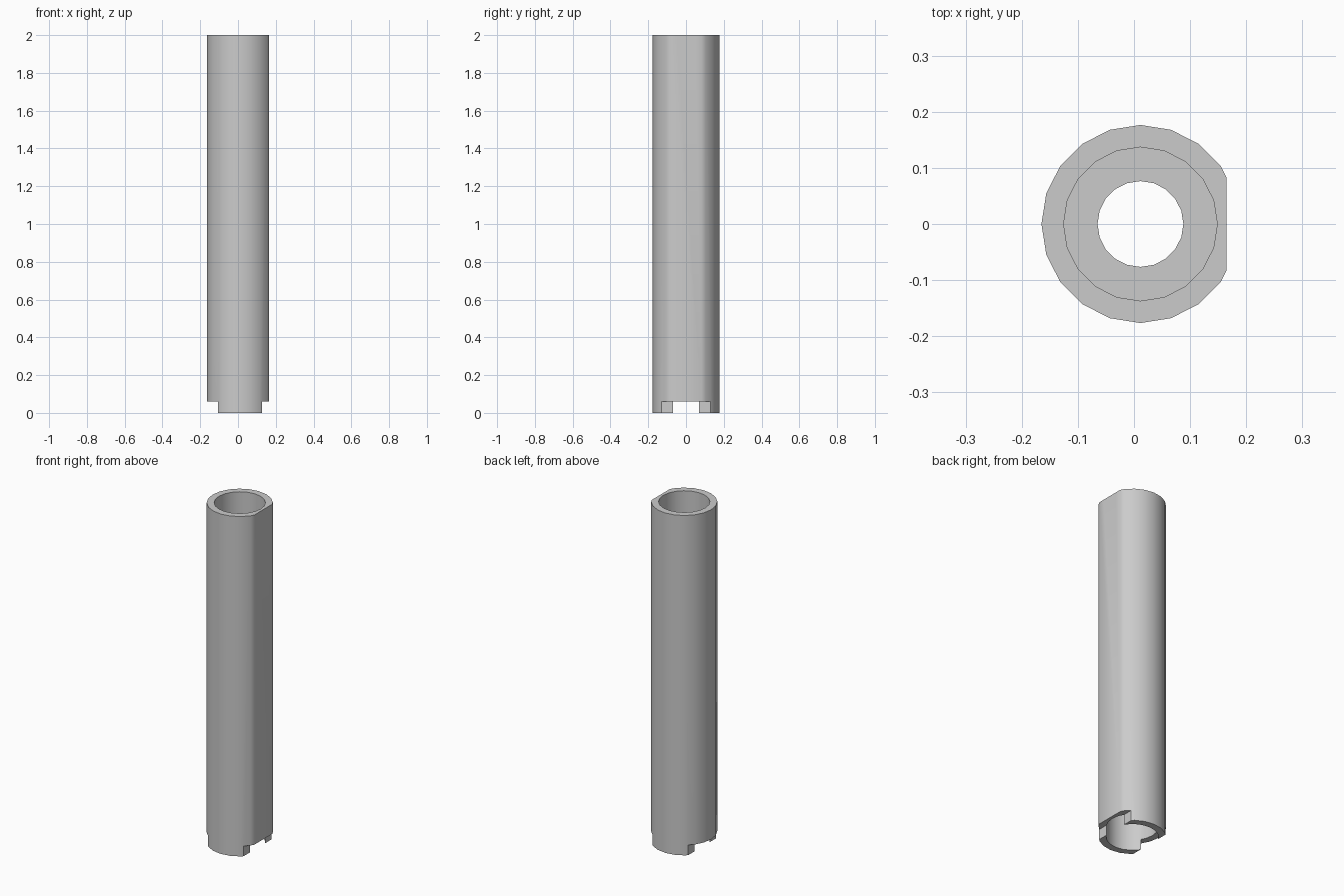
import bpy, bmesh, math

cube = bpy.data.objects.get("Cube")
if cube:
    bpy.data.objects.remove(cube, do_unlink=True)

SIDES = 20
AXIS_X = 0.0115
OUTER, BORE, HOLE = 0.1765, 0.137, 0.0765
HEIGHT, LUG_HEIGHT, LUG_HALF = 2.0, 0.06, 0.1165
SHELF_LOW, SHELF_HIGH = 0.35, 0.5
FLAT_X = 0.165

grey = bpy.data.materials.new("light grey")
grey.use_nodes = True
grey.diffuse_color = (0.6, 0.6, 0.6, 1)
grey.node_tree.nodes["Principled BSDF"].inputs["Base Color"].default_value = grey.diffuse_color


def link_mesh(name, bm):
    bmesh.ops.recalc_face_normals(bm, faces=bm.faces)
    mesh = bpy.data.meshes.new(name)
    bm.to_mesh(mesh)
    bm.free()
    mesh.materials.append(grey)
    obj = bpy.data.objects.new(name, mesh)
    bpy.context.collection.objects.link(obj)
    return obj


def lathe(name, profile):
    """Turn a closed (radius, z) profile around the tube axis."""
    bm = bmesh.new()
    rings = []
    for i in range(SIDES):
        a = math.tau * i / SIDES
        rings.append([bm.verts.new((AXIS_X + r * math.cos(a), r * math.sin(a), z))
                      for r, z in profile])
    n = len(profile)
    for i in range(SIDES):
        a, b = rings[i], rings[(i + 1) % SIDES]
        for j in range(n):
            k = (j + 1) % n
            bm.faces.new((a[j], b[j], b[k], a[k]))
    return link_mesh(name, bm)


def cut_box(target, x0, x1, z0, z1):
    """Subtract a box spanning the full depth of the tube."""
    bm = bmesh.new()
    bmesh.ops.create_cube(bm, size=1)
    for v in bm.verts:
        v.co = (x1 if v.co.x > 0 else x0, v.co.y, z1 if v.co.z > 0 else z0)
    cutter = link_mesh("cutter", bm)
    cutter.hide_render = True
    mod = target.modifiers.new("cut", 'BOOLEAN')
    mod.operation = 'DIFFERENCE'
    mod.solver = 'EXACT'
    mod.object = cutter
    bpy.ops.object.modifier_apply(modifier=mod.name)
    bpy.data.objects.remove(cutter, do_unlink=True)


# Hollow tube with an inner shelf that has a narrower hole
tube = lathe("tube", [
    (OUTER, 0), (OUTER, HEIGHT), (BORE, HEIGHT), (BORE, SHELF_HIGH),
    (HOLE, SHELF_HIGH), (HOLE, SHELF_LOW), (BORE, SHELF_LOW), (BORE, 0)])
bpy.ops.object.select_all(action='DESELECT')
bpy.context.view_layer.objects.active = tube
tube.select_set(True)

# Long flat down one side
cut_box(tube, FLAT_X, 1, -1, HEIGHT + 1)

# Notches that leave two lugs at the foot
cut_box(tube, AXIS_X + LUG_HALF, 1, -1, LUG_HEIGHT)
cut_box(tube, -1, AXIS_X - LUG_HALF, -1, LUG_HEIGHT)

tube.select_set(True)
bpy.ops.object.shade_smooth_by_angle(angle=math.radians(30))
